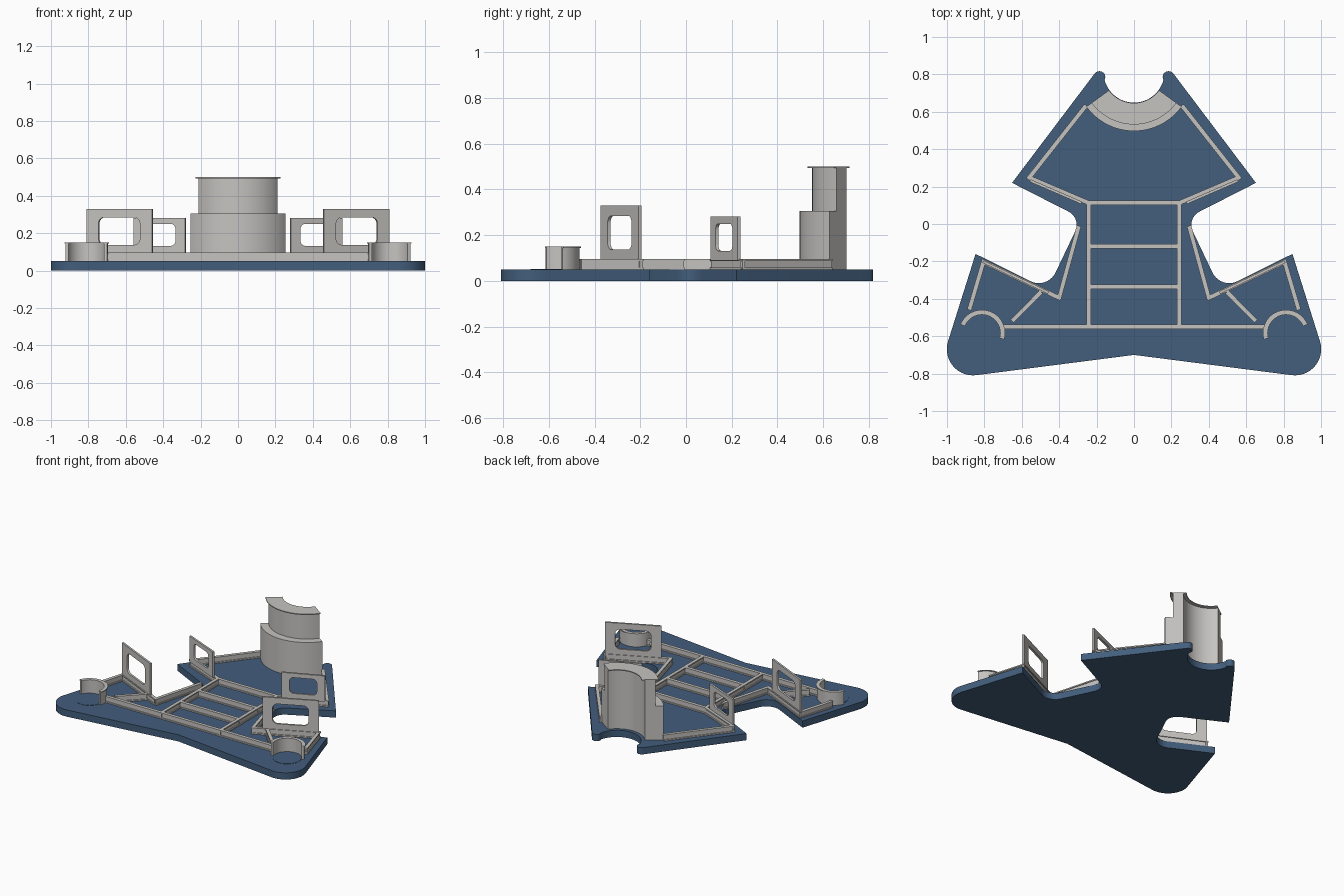
import bpy, bmesh, math
from mathutils import Matrix, Vector

if "Cube" in bpy.data.objects:
    bpy.data.objects.remove(bpy.data.objects["Cube"], do_unlink=True)


def material(name, rgb):
    m = bpy.data.materials.new(name)
    m.use_nodes = True
    m.diffuse_color = (*rgb, 1)
    bsdf = m.node_tree.nodes["Principled BSDF"]
    bsdf.inputs["Base Color"].default_value = (*rgb, 1)
    bsdf.inputs["Roughness"].default_value = 0.6
    return m


BLUE = material("slate blue", (0.055, 0.112, 0.202))
GREY = material("light grey", (0.56, 0.55, 0.53))


def arc(cx, cy, r, a0, a1, n):
    """Points on an arc, angles in degrees."""
    return [(cx + r * math.cos(math.radians(a0 + (a1 - a0) * i / n)),
             cy + r * math.sin(math.radians(a0 + (a1 - a0) * i / n))) for i in range(n + 1)]


def fillet(prev, corner, nxt, r, n=8):
    """Round one corner of an outline."""
    c = Vector(corner)
    u, v = (Vector(prev) - c).normalized(), (Vector(nxt) - c).normalized()
    half = u.angle(v) / 2
    centre = c + (u + v).normalized() * r / math.sin(half)
    s, e = c + u * r / math.tan(half) - centre, c + v * r / math.tan(half) - centre
    a0 = math.atan2(s.y, s.x)
    da = (math.atan2(e.y, e.x) - a0 + math.pi) % (2 * math.pi) - math.pi
    return arc(*centre, r, math.degrees(a0), math.degrees(a0 + da), n)


def prism(name, loops, depth, mat, matrix=Matrix()):
    """Extrude an outline (with optional hole outlines) along local z."""
    bm = bmesh.new()
    edges = []
    for pts in loops:
        vs = [bm.verts.new((x, y, 0)) for x, y in pts]
        edges += [bm.edges.new((vs[i - 1], vs[i])) for i in range(len(vs))]
    if len(loops) == 1:
        bm.faces.new(vs)
    else:
        bmesh.ops.triangle_fill(bm, edges=edges, use_beauty=True)
    ext = bmesh.ops.extrude_face_region(bm, geom=bm.faces[:], use_keep_orig=True)
    top = [g for g in ext["geom"] if isinstance(g, bmesh.types.BMVert)]
    bmesh.ops.translate(bm, verts=top, vec=(0, 0, depth))
    bmesh.ops.recalc_face_normals(bm, faces=bm.faces)
    bm.transform(matrix)
    me = bpy.data.meshes.new(name)
    bm.to_mesh(me)
    bm.free()
    me.materials.append(mat)
    ob = bpy.data.objects.new(name, me)
    bpy.context.collection.objects.link(ob)
    bpy.ops.object.select_all(action="DESELECT")
    ob.select_set(True)
    bpy.context.view_layer.objects.active = ob
    bpy.ops.object.shade_smooth_by_angle(angle=math.radians(30))
    return ob


def along(a, b, z):
    """Local x = sideways, y = up, z = from a towards b."""
    d = (Vector((*b, 0)) - Vector((*a, 0))).normalized()
    side = Vector((0, 0, 1)).cross(d)
    m = Matrix((side, (0, 0, 1), d)).transposed().to_4x4()
    m.translation = (*a, z)
    return m


def beam(name, a, b):
    """I-section rail lying on the plate."""
    w, web, h, t = 0.012, 0.006, 0.046, 0.009
    half = [(w, 0), (w, t), (web, t), (web, h - t), (w, h - t), (w, h)]
    pts = half + [(-x, y) for x, y in reversed(half)]
    a, b = Vector(a), Vector(b)
    d = (b - a).normalized() * 0.01
    prism(name, [pts], (b - a).length + 0.02, GREY, along(a - d, b + d, PLATE))


def frame(name, a, b, z0, z1, margin, low, high, r):
    """Upright panel with a rounded window."""
    length = (Vector(b) - Vector(a)).length
    outer = [(0, 0), (length, 0), (length, z1 - z0), (0, z1 - z0)]
    x0, x1, y0, y1 = margin, length - margin, low - z0, high - z0
    q = [(x0, y0), (x1, y0), (x1, y1), (x0, y1)]
    hole = [p for i in range(4) for p in fillet(q[i - 1], q[i], q[(i + 1) % 4], r, 5)]
    d = (Vector((*b, 0)) - Vector((*a, 0))).normalized()
    n = d.cross(Vector((0, 0, 1)))
    m = Matrix((d, (0, 0, 1), n)).transposed().to_4x4()
    m.translation = Vector((*a, z0)) - n * 0.007
    prism(name, [outer, hole], 0.014, GREY, m)


def ring_wall(name, c, r0, r1, a0, a1, z0, z1):
    """Part of a ring standing upright."""
    pts = arc(*c, r1, a0, a1, 32) + arc(*c, r0, a1, a0, 32)
    prism(name, [pts], z1 - z0, GREY, Matrix.Translation((0, 0, z0)))


# Base plate: half outline, then mirrored
PLATE = 0.05
DOCK = (0, 0.812)
front, heel, wing = (0, -0.70), (1.06, -0.836), (0.847, -0.16)
pocket, waist, shoulder = (0.463, -0.351), (0.281, 0.031), (0.652, 0.22)
half = [front] + fillet(front, heel, wing, 0.14, 14) + [wing]
half += fillet(wing, pocket, waist, 0.10, 10) + fillet(pocket, waist, shoulder, 0.08, 10)
half += [shoulder] + arc(0.185, 0.785, 0.032, 37, 180, 8) + arc(*DOCK, 0.163, -15, -90, 16)
outline = half + [(-x, y) for x, y in reversed(half[1:-1])]
prism("base_plate", [outline], PLATE, BLUE)

# Curved tower at the back: low step, tall wall, top lip
ring_wall("tower_step", DOCK, 0.188, 0.315, -144, -36, PLATE, 0.305)
ring_wall("tower_wall", DOCK, 0.188, 0.26, -144, -36, PLATE, 0.495)
ring_wall("tower_lip", DOCK, 0.165, 0.28, -144, -36, 0.493, 0.50)

# Rails crossing the middle
beam("front_rail", (-0.69, -0.55), (0.69, -0.55))
for i, y in enumerate((-0.335, -0.12, 0.113)):
    beam(f"cross_rail_{i + 1}", (-0.243, y), (0.243, y))

# Rails, window frames and cup holders on both sides
rails = {
    "long_rail": ((0.243, -0.55), (0.243, 0.113)),
    "shoulder_rail": ((0.243, 0.113), (0.56, 0.248)),
    "back_rail": ((0.56, 0.248), (0.262, 0.626)),
    "waist_rail": ((0.297, -0.02), (0.40, -0.395)),
    "wing_rail": ((0.40, -0.395), (0.805, -0.202)),
    "outer_rail": ((0.805, -0.202), (0.878, -0.45)),
    "brace_rail": ((0.503, -0.37), (0.645, -0.513)),
}
for side, s in (("left", 1), ("right", -1)):
    def flip(p):
        return (s * p[0], p[1])
    for name, (a, b) in rails.items():
        beam(f"{side}_{name}", flip(a), flip(b))
    frame(f"{side}_wing_frame", flip((0.458, -0.367)), flip((0.807, -0.201)),
          0.09, 0.33, 0.07, 0.137, 0.285, 0.035)
    frame(f"{side}_shoulder_frame", flip((0.28, 0.113)), flip((0.555, 0.232)),
          0.09, 0.282, 0.056, 0.132, 0.25, 0.028)
    cup = flip((0.813, -0.583))
    a0, a1 = (22, 196) if s > 0 else (-16, 158)
    ring_wall(f"{side}_cup_wall", cup, 0.10, 0.117, a0, a1, PLATE, 0.147)
    ring_wall(f"{side}_cup_lip", cup, 0.098, 0.124, a0, a1, 0.145, 0.151)
    prism(f"{side}_cup_pad", [arc(*cup, 0.097, 0, 352.5, 47)], 0.002, BLUE,
          Matrix.Translation((0, 0, PLATE)))
